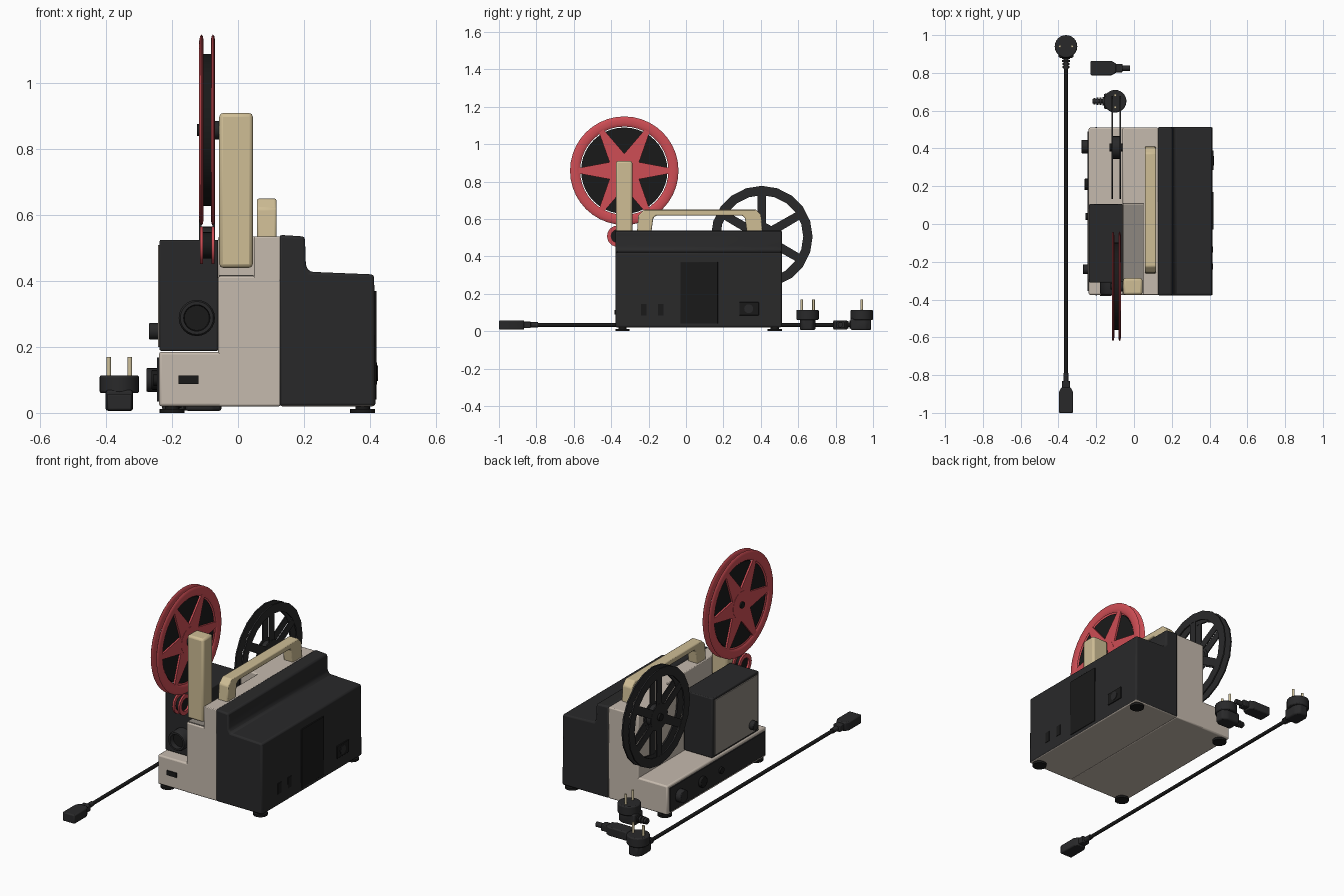
import bpy, bmesh, math
from mathutils import Matrix, Vector

if "Cube" in bpy.data.objects:
    bpy.data.objects.remove(bpy.data.objects["Cube"])


def colour(name, rgb):
    m = bpy.data.materials.new(name)
    m.diffuse_color = (*rgb, 1)
    m.use_nodes = True
    m.node_tree.nodes["Principled BSDF"].inputs["Base Color"].default_value = m.diffuse_color
    return m


BEIGE = colour("warm beige", (0.56, 0.49, 0.42))
GREY = colour("warm grey", (0.27, 0.245, 0.215))
TAN = colour("tan", (0.62, 0.51, 0.30))
BLACK = colour("black", (0.022, 0.022, 0.023))
DARK = colour("deep black", (0.010, 0.010, 0.010))
RED = colour("red", (0.62, 0.075, 0.09))
BRASS = colour("pale brass", (0.62, 0.53, 0.33))


def finish(name, bm, mat, bevel=0.0, segs=2, angle=35):
    bmesh.ops.recalc_face_normals(bm, faces=bm.faces)
    me = bpy.data.meshes.new(name)
    bm.to_mesh(me)
    bm.free()
    ob = bpy.data.objects.new(name, me)
    bpy.context.collection.objects.link(ob)
    me.materials.append(mat)
    if bevel:
        b = ob.modifiers.new("bevel", 'BEVEL')
        b.width, b.segments = bevel, segs
        b.limit_method = 'ANGLE'
    bpy.ops.object.select_all(action='DESELECT')
    ob.select_set(True)
    bpy.context.view_layer.objects.active = ob
    bpy.ops.object.shade_smooth_by_angle(angle=math.radians(angle))
    return ob


def box(name, x, y, z, mat, bevel=0.0):
    return prism(name, [(x[0], z[0]), (x[1], z[0]), (x[1], z[1]), (x[0], z[1])], y, mat, bevel)


def add_prism(bm, pts, a, b, axis):
    """Extrude a 2D outline between a and b along axis."""
    def put(p, d):
        return {'x': (d, p[0], p[1]), 'y': (p[0], d, p[1]), 'z': (p[0], p[1], d)}[axis]
    lo = [bm.verts.new(put(p, a)) for p in pts]
    hi = [bm.verts.new(put(p, b)) for p in pts]
    n = len(pts)
    bm.faces.new(lo)
    bm.faces.new(hi)
    for i in range(n):
        bm.faces.new((lo[i], lo[(i + 1) % n], hi[(i + 1) % n], hi[i]))


def prism(name, pts, span, mat, bevel=0.0, axis='y'):
    bm = bmesh.new()
    add_prism(bm, pts, span[0], span[1], axis)
    return finish(name, bm, mat, bevel)


def circle(c, r, n, turn=0.0):
    return [(c[0] + r * math.cos(turn + math.tau * i / n),
             c[1] + r * math.sin(turn + math.tau * i / n)) for i in range(n)]


def disc(name, c, r, span, axis, mat, n=24, bevel=0.0):
    return prism(name, circle(c, r, n), span, mat, bevel, axis)


def add_ring(bm, prof, c, n):
    """Closed (radius, x) profile spun around the x axis at c = (y, z)."""
    rows = [[bm.verts.new((x, p[0], p[1])) for p in circle(c, r, n)] for r, x in prof]
    for k, row in enumerate(rows):
        nxt = rows[(k + 1) % len(rows)]
        for i in range(n):
            j = (i + 1) % n
            bm.faces.new((row[i], row[j], nxt[j], nxt[i]))


def flange(name, c, x, r, rim, hub, w_in, w_out, turn, t, mat, n, rounded):
    bm = bmesh.new()
    if rounded:
        mid, half = (r + rim) / 2, (r - rim) / 2
        prof = [(mid + half * math.cos(a), x + t * math.sin(a))
                for a in (math.tau * i / 10 for i in range(10))]
    else:
        prof = [(rim, x - t), (r, x - t), (r, x + t), (rim, x + t)]
    add_ring(bm, prof, c, n)
    add_prism(bm, circle(c, hub, n), x - t * .9, x + t * .9, 'x')
    for i in range(6):
        a = turn + i * math.tau / 6
        d, s = Vector((math.cos(a), math.sin(a))), Vector((-math.sin(a), math.cos(a)))
        o, e = Vector(c) + d * hub * .75, Vector(c) + d * (rim + .012)
        add_prism(bm, [o - s * w_in, e - s * w_out, e + s * w_out, o + s * w_in],
                  x - t * .7, x + t * .7, 'x')
    return finish(name, bm, mat)


# Main body
Y = (-0.375, 0.51)
box("base", (-0.24, 0.13), Y, (0.02, 0.185), BEIGE, 0.008)
box("body_lower", (-0.06, 0.13), Y, (0.02, 0.415), BEIGE, 0.006)
box("body_upper_rear", (-0.06, 0.13), (0.105, 0.51), (0.40, 0.535), BEIGE, 0.006)
box("body_upper_side", (0.048, 0.13), (-0.375, 0.12), (0.40, 0.535), BEIGE, 0.004)
box("recess_floor", (-0.058, 0.047), (-0.365, 0.104), (0.41, 0.419), GREY)

# Stepped lamp housing with beige underside
housing = prism("housing", [(0.125, 0.02), (0.417, 0.02), (0.413, 0.42), (0.218, 0.428),
                            (0.206, 0.445), (0.203, 0.535), (0.125, 0.54)],
                (-0.378, 0.513), BLACK, 0.009)
housing.data.materials.append(BEIGE)
for f in housing.data.polygons:
    if f.normal.z < -0.9:
        f.material_index = 1
box("access_panel", (0.412, 0.420), (-0.03, 0.17), (0.04, 0.37), DARK, 0.002)
box("socket_frame", (0.412, 0.421), (0.285, 0.39), (0.085, 0.155), DARK, 0.002)
disc("socket", (0.335, 0.12), 0.024, (0.414, 0.424), 'x', BLACK, 16)
for y in (-0.24, -0.15):
    box("side_latch", (0.412, 0.419), (y, y + 0.03), (0.085, 0.145), DARK)

# Lens box, side cover, lens
box("lens_box", (-0.238, -0.06), (-0.31, 0.105), (0.188, 0.525), BLACK, 0.005)
box("lens_box_cover", (-0.243, -0.235), (-0.295, 0.085), (0.20, 0.51), GREY)
disc("cover_knob", (-0.24, 0.248), 0.025, (-0.27, -0.238), 'x', BLACK, 20, 0.003)
bm = bmesh.new()
add_ring(bm, [(0.036, 0.30), (0.055, 0.30), (0.055, 0.365), (0.05, 0.373), (0.04, 0.373)],
         (-0.125, 0.288), 24)
bmesh.ops.transform(bm, matrix=Matrix(((0, 1, 0, 0), (-1, 0, 0, 0), (0, 0, 1, 0), (0, 0, 0, 1))),
                    verts=bm.verts)
finish("lens_barrel", bm, BLACK)
disc("lens_glass", (-0.125, 0.288), 0.038, (-0.345, -0.30), 'y', DARK)

# Control strip, knobs and front vent
box("control_strip", (-0.246, -0.236), (-0.355, 0.49), (0.035, 0.168), BLACK)
disc("main_knob", (0.41, 0.10), 0.036, (-0.278, -0.24), 'x', BLACK, 20, 0.004)
disc("speed_dial", (0.21, 0.10), 0.03, (-0.262, -0.24), 'x', DARK, 20, 0.003)
disc("small_button", (0.04, 0.10), 0.018, (-0.256, -0.24), 'x', DARK, 16)
box("front_vent", (-0.18, -0.12), (-0.381, -0.373), (0.088, 0.114), DARK)

# Feet
for x in (0.378, -0.20):
    for y in (-0.34, 0.475):
        disc("foot", (x, y), 0.038, (0.0, 0.012), 'z', DARK, 20)
        disc("foot_stem", (x, y), 0.022, (0.01, 0.024), 'z', DARK, 16)

# Carrying handle
prism("handle", [(-0.262, 0.53), (-0.255, 0.62), (-0.225, 0.65), (0.375, 0.65), (0.403, 0.62),
                 (0.41, 0.53), (0.325, 0.53), (0.315, 0.605), (0.30, 0.618), (-0.16, 0.618),
                 (-0.175, 0.605), (-0.185, 0.53)], (0.057, 0.117), TAN, 0.006, 'x')

# Reel arm
box("reel_arm", (-0.057, 0.045), (-0.375, -0.287), (0.44, 0.91), TAN, 0.012)

# Supply reel with film
C1 = (-0.33, 0.858)
for x in (-0.111, -0.076):
    flange("red_flange", C1, x, 0.29, 0.236, 0.075, 0.05, 0.014, 0, 0.007, RED, 40, True)
disc("film_roll", C1, 0.231, (-0.106, -0.081), 'x', DARK, 40)
disc("supply_axle", C1, 0.018, (-0.125, -0.05), 'x', DARK, 16)
disc("supply_hub", C1, 0.028, (-0.072, -0.056), 'x', BLACK, 16)

# Guide roller under the supply reel
C2 = (-0.365, 0.508)
for x in (-0.111, -0.076):
    bm = bmesh.new()
    add_ring(bm, [(0.035, x - .005), (0.057, x - .005), (0.057, x + .005), (0.035, x + .005)], C2, 24)
    finish("guide_flange", bm, RED)
disc("guide_roller", C2, 0.04, (-0.106, -0.081), 'x', DARK)
box("guide_bracket", (-0.10, -0.086), (-0.365, -0.30), (0.49, 0.52), DARK)

# Take-up reel
C3 = (0.405, 0.505)
for x in (-0.114, -0.074):
    flange("take_up_flange", C3, x, 0.272, 0.222, 0.075, 0.024, 0.022, math.pi / 2, 0.004,
           BLACK, 20, False)
disc("take_up_core", C3, 0.06, (-0.114, -0.074), 'x', BLACK, 20)
disc("take_up_axle", C3, 0.02, (-0.13, -0.05), 'x', DARK, 16)


# Cord parts: built along +y then turned and placed
def place(obs, loc, turn):
    for o in obs:
        o.matrix_world = Matrix.Translation(loc) @ Matrix.Rotation(turn, 4, 'Z')


def relief(n, y0):
    parts = []
    for i in range(n):
        parts.append(disc("strain_relief", (0, 0.035), 0.022 - 0.0015 * i,
                          (y0 - 0.016 * i - 0.011, y0 - 0.016 * i), 'y', BLACK, 12))
    parts.append(disc("relief_core", (0, 0.035), 0.012, (y0 - 0.016 * n, y0), 'y', BLACK, 12))
    return parts


def plug(loc, turn):
    parts = [disc("plug_face", (0, 0), 0.06, (0.06, 0.114), 'z', BLACK, 24, 0.006),
             prism("plug_body", [(-0.04, -0.06), (0.04, -0.06), (0.042, 0.02), (0.025, 0.05),
                                 (-0.025, 0.05), (-0.042, 0.02)], (0.006, 0.07), BLACK, 0.008, 'z')]
    for s in (-0.032, 0.032):
        parts.append(disc("plug_pin", (s, 0), 0.007, (0.11, 0.17), 'z', BRASS, 12))
    place(parts + relief(4, -0.055), loc, turn)


def connector(loc, turn):
    parts = [prism("connector_body", [(-0.038, 0.0), (0.038, 0.0), (0.038, 0.11), (0.025, 0.135),
                                      (-0.025, 0.135), (-0.038, 0.11)],
                   (0.008, 0.058), BLACK, 0.006, 'z'),
             box("connector_neck", (-0.022, 0.022), (0.13, 0.17), (0.016, 0.052), BLACK, 0.004)]
    place(parts + [disc("connector_relief", (0, 0.034), 0.014, (0.165, 0.21), 'y', BLACK, 12)],
          loc, turn)


plug((-0.36, 0.94, 0), 0)
plug((-0.10, 0.65, 0), -math.pi / 2)
connector((-0.36, -1.0, 0), 0)
connector((-0.23, 0.825, 0), -math.pi / 2)
disc("power_cord", (-0.36, 0.033), 0.010, (-0.81, 0.86), 'y', DARK, 12)
